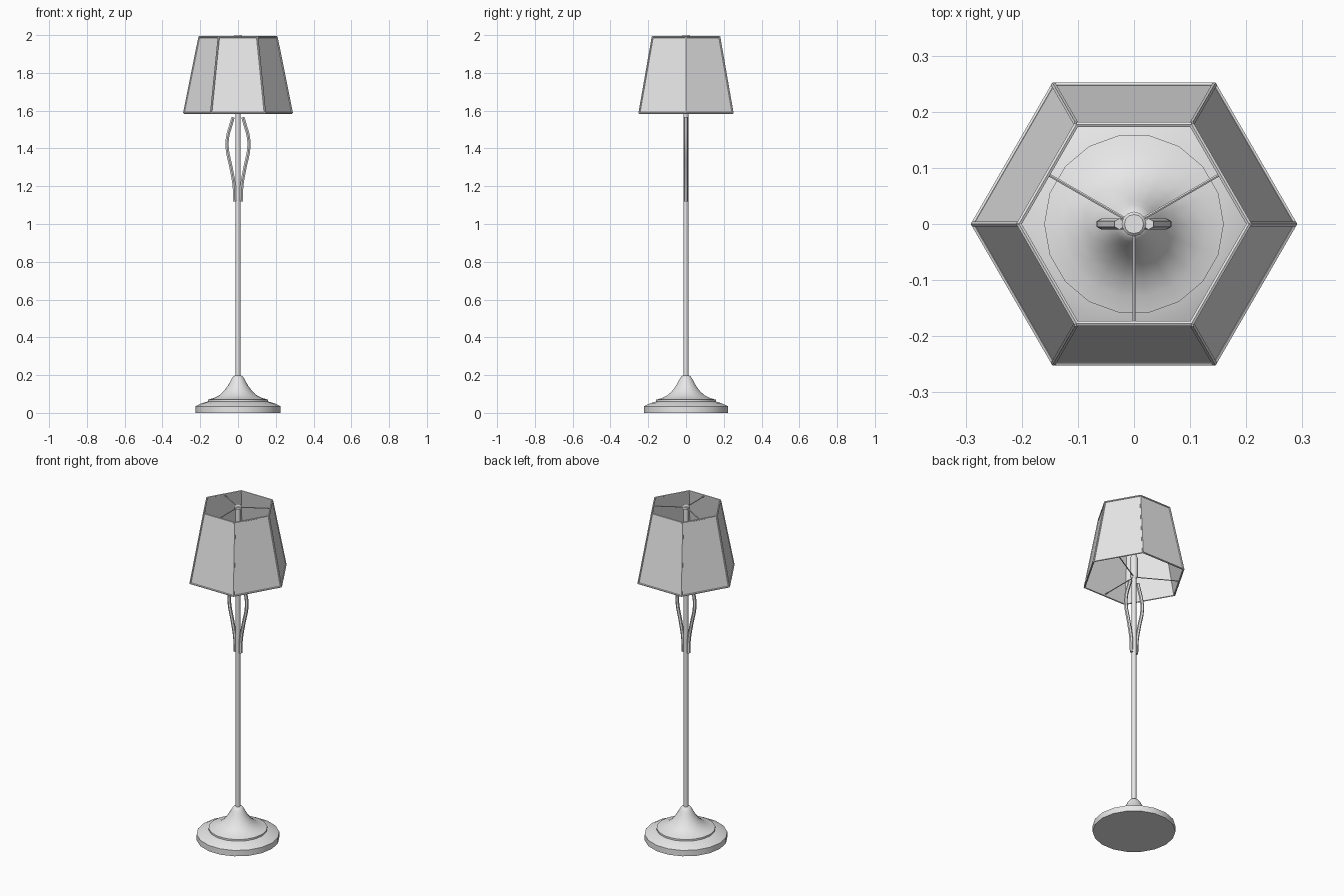
import bpy, bmesh, math
from mathutils import Vector

cube = bpy.data.objects.get("Cube")
if cube:
    bpy.data.objects.remove(cube, do_unlink=True)

grey = bpy.data.materials.new("plain grey")
grey.use_nodes = True
grey.diffuse_color = (0.8, 0.8, 0.8, 1)
grey.node_tree.nodes["Principled BSDF"].inputs["Base Color"].default_value = (0.8, 0.8, 0.8, 1)


def finish(name, bm, smooth=True):
    bmesh.ops.recalc_face_normals(bm, faces=bm.faces)
    mesh = bpy.data.meshes.new(name)
    bm.to_mesh(mesh)
    bm.free()
    mesh.materials.append(grey)
    ob = bpy.data.objects.new(name, mesh)
    bpy.context.collection.objects.link(ob)
    if smooth:
        bpy.ops.object.select_all(action="DESELECT")
        ob.select_set(True)
        bpy.context.view_layer.objects.active = ob
        bpy.ops.object.shade_smooth_by_angle(angle=math.radians(35))
    return ob


def ring(bm, radius, z, sides):
    return [bm.verts.new((radius * math.cos(math.tau * i / sides),
                          radius * math.sin(math.tau * i / sides), z)) for i in range(sides)]


def bridge(bm, a, b):
    n = len(a)
    for i in range(n):
        bm.faces.new((a[i], a[(i + 1) % n], b[(i + 1) % n], b[i]))


def lathe(name, profile, sides, closed=False, smooth=True):
    """Turn a (radius, z) profile about the vertical axis."""
    bm = bmesh.new()
    rings = [ring(bm, r, z, sides) for r, z in profile]
    for a, b in zip(rings, rings[1:]):
        bridge(bm, a, b)
    if closed:
        bridge(bm, rings[-1], rings[0])
    else:
        bm.faces.new(rings[0])
        bm.faces.new(rings[-1])
    return finish(name, bm, smooth)


def rods(name, pairs, radius, sides=6):
    """Straight round bars between pairs of points."""
    bm = bmesh.new()
    for a, b in pairs:
        a, b = Vector(a), Vector(b)
        turn = (b - a).to_track_quat("Z", "Y").to_matrix().to_4x4()
        turn.translation = (a + b) / 2
        bmesh.ops.create_cone(bm, cap_ends=True, segments=sides, radius1=radius,
                              radius2=radius, depth=(b - a).length, matrix=turn)
    return finish(name, bm)


def polar(radius, degrees, z):
    a = math.radians(degrees)
    return (radius * math.cos(a), radius * math.sin(a), z)


# Stepped foot with a flared, round-topped neck
lathe("base", [(0.225, 0), (0.225, 0.035), (0.19, 0.052), (0.16, 0.06), (0.16, 0.07),
               (0.13, 0.078), (0.10, 0.093), (0.075, 0.115), (0.055, 0.142),
               (0.043, 0.163), (0.034, 0.18), (0.025, 0.193), (0.018, 0.197)], 18)

# Stem, lamp socket and top cap
lathe("pole", [(0.013, 0.19), (0.013, 1.985)], 12)
lathe("socket", [(0.014, 1.585), (0.022, 1.6), (0.022, 1.71), (0.016, 1.725)], 12)
lathe("top_cap", [(0.022, 1.98), (0.022, 1.995), (0.017, 2.0)], 12)

# Curved side ornaments
path = [(0.017, 1.12), (0.02, 1.2), (0.037, 1.3), (0.057, 1.4),
        (0.055, 1.46), (0.036, 1.53), (0.026, 1.565)]
for side, label in ((1, "left"), (-1, "right")):
    curve = bpy.data.curves.new(label + "_ornament_path", "CURVE")
    curve.dimensions = "3D"
    curve.bevel_depth = 0.01
    curve.bevel_resolution = 1
    curve.resolution_u = 4
    curve.use_fill_caps = True
    spline = curve.splines.new("BEZIER")
    spline.bezier_points.add(len(path) - 1)
    for point, (x, z) in zip(spline.bezier_points, path):
        point.co = (side * x, 0, z)
        point.handle_left_type = point.handle_right_type = "AUTO"
    ornament = bpy.data.objects.new(label + "_ornament", curve)
    bpy.context.collection.objects.link(ornament)
    curve.materials.append(grey)
    bpy.ops.object.select_all(action="DESELECT")
    ornament.select_set(True)
    bpy.context.view_layer.objects.active = ornament
    bpy.ops.object.convert(target="MESH")
    bpy.ops.object.shade_smooth_by_angle(angle=math.radians(50))

# Six-sided open shade with a thin wall
LOW, HIGH = 1.588, 1.99
R_LOW, R_HIGH = 0.286, 0.205
WALL = 0.005
lathe("shade", [(R_LOW, LOW), (R_HIGH, HIGH), (R_HIGH - WALL, HIGH), (R_LOW - WALL, LOW)],
      6, closed=True, smooth=False)

# Wire frame along the shade's edges
corners = range(0, 360, 60)
frame = [(polar(R_LOW, a, LOW), polar(R_HIGH, a, HIGH)) for a in corners]
for radius, z in ((R_LOW, LOW), (R_HIGH, HIGH)):
    frame += [(polar(radius, a, z), polar(radius, a + 60, z)) for a in corners]
rods("shade_frame", frame, 0.005)

# Three spokes at the top and at the bottom hold the shade
flat = math.cos(math.radians(30))
spokes = []
for a in (30, 150, 270):
    spokes.append((polar(0.01, a, 1.988), polar(R_HIGH * flat, a, 1.988)))
    spokes.append((polar(0.01, a, 1.595), polar(R_LOW * flat - 0.003, a, 1.595)))
rods("shade_spokes", spokes, 0.003)
